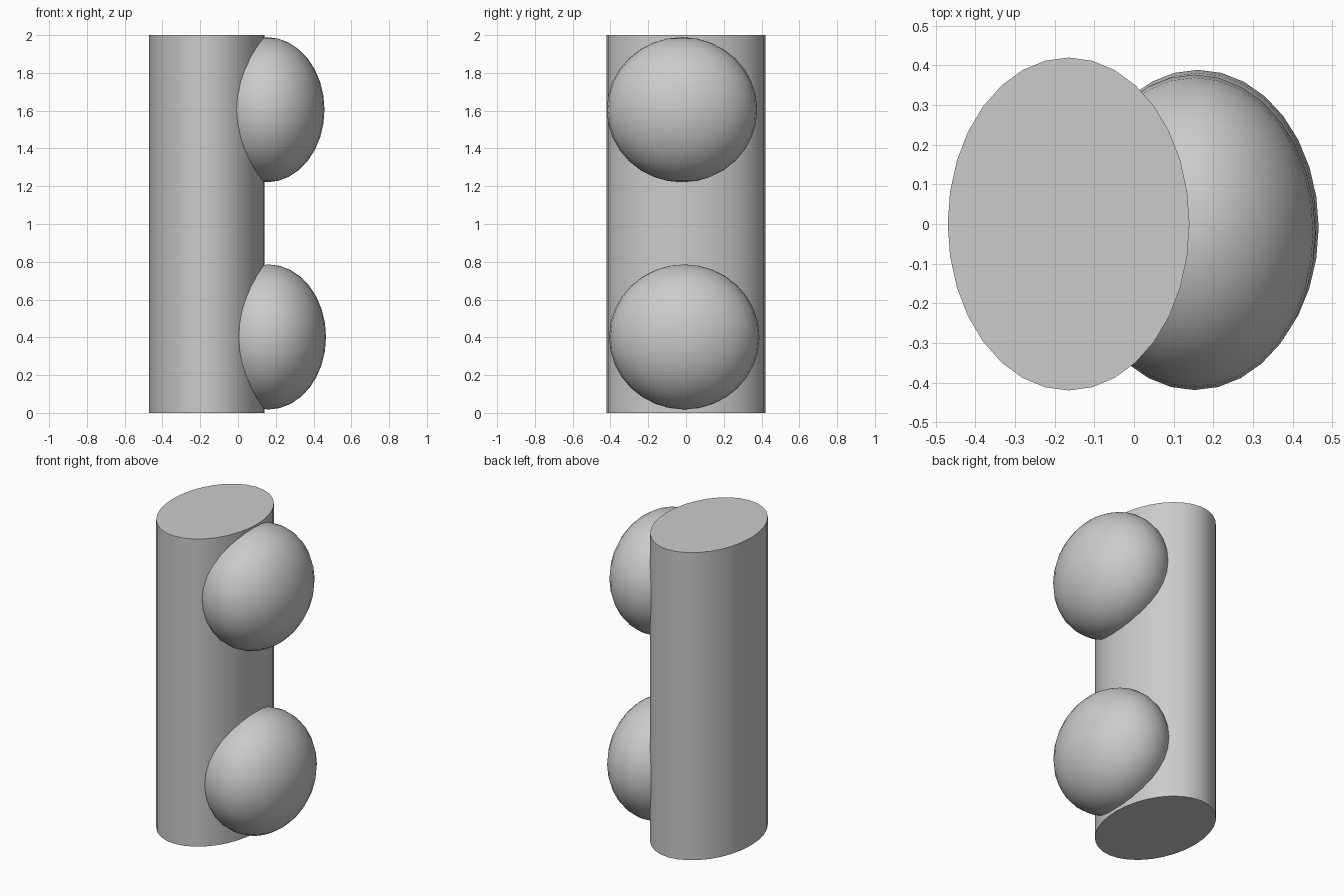
import bpy

cube = bpy.data.objects.get("Cube")
if cube:
    bpy.data.objects.remove(cube, do_unlink=True)

# One plain grey for the whole model
GREY = (0.6, 0.6, 0.6, 1.0)
grey = bpy.data.materials.new("plain grey")
grey.use_nodes = True
grey.diffuse_color = GREY
grey.node_tree.nodes["Principled BSDF"].inputs["Base Color"].default_value = GREY


def finish(name, scale):
    """Name, size, colour and smooth the primitive just added."""
    part = bpy.context.object
    part.name = name
    part.scale = scale
    bpy.ops.object.transform_apply(location=False, rotation=False, scale=True)
    part.data.materials.append(grey)
    bpy.ops.object.shade_smooth_by_angle()
    return part


# Oval column
bpy.ops.mesh.primitive_cylinder_add(vertices=32, radius=1, depth=2, location=(-0.165, 0, 1))
finish("column", (0.305, 0.42, 1))

# Two bulging domes set into the column's side
domes = {
    "upper_dome": (0.153, -0.021, 1.605),
    "lower_dome": (0.161, -0.009, 0.402),
}
for name, centre in domes.items():
    bpy.ops.mesh.primitive_uv_sphere_add(segments=32, ring_count=16, radius=1, location=centre)
    finish(name, (0.305, 0.398, 0.384))
